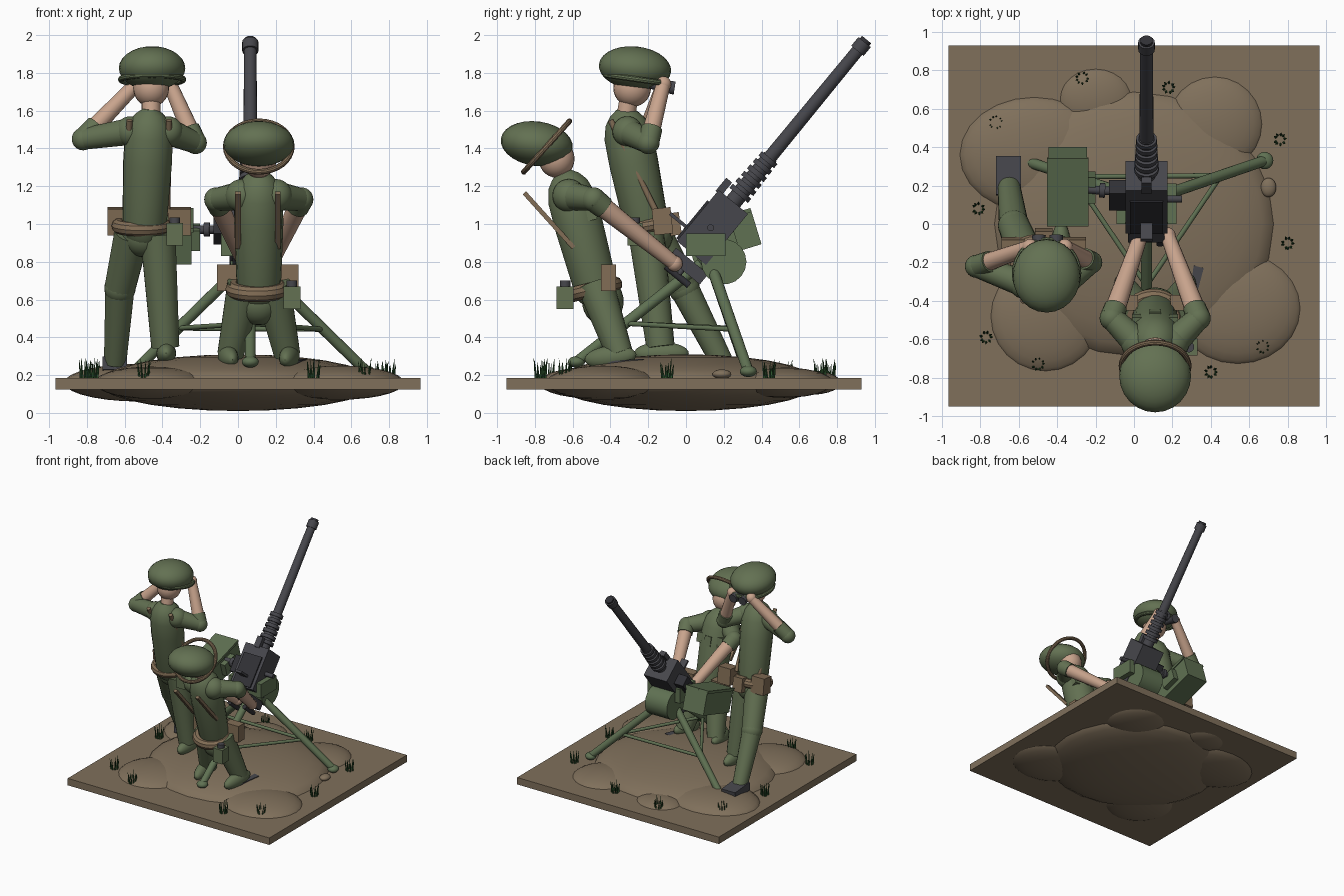
import bpy, bmesh, math, random
from mathutils import Vector, Matrix

if "Cube" in bpy.data.objects:
    bpy.data.objects.remove(bpy.data.objects["Cube"])

random.seed(4)


def material(name, rgb):
    m = bpy.data.materials.new(name)
    m.diffuse_color = (*rgb, 1)
    m.use_nodes = True
    m.node_tree.nodes["Principled BSDF"].inputs["Base Color"].default_value = m.diffuse_color
    return m


OLIVE = material("olive cloth", (0.125, 0.165, 0.085))
GREEN = material("green paint", (0.115, 0.165, 0.085))
EARTH = material("earth", (0.215, 0.162, 0.105))
STRAP = material("tan webbing", (0.225, 0.155, 0.092))
SKIN = material("skin", (0.58, 0.37, 0.265))
METAL = material("gun metal", (0.062, 0.062, 0.072))
BLACK = material("dark steel", (0.03, 0.03, 0.036))
GRASS = material("grass", (0.025, 0.085, 0.025))


def finish(name, bm, mat, matrix=Matrix(), smooth=True):
    bmesh.ops.recalc_face_normals(bm, faces=bm.faces[:])
    me = bpy.data.meshes.new(name)
    bm.to_mesh(me)
    bm.free()
    ob = bpy.data.objects.new(name, me)
    bpy.context.collection.objects.link(ob)
    ob.matrix_world = matrix
    me.materials.append(mat)
    if smooth:
        bpy.ops.object.select_all(action='DESELECT')
        ob.select_set(True)
        bpy.context.view_layer.objects.active = ob
        bpy.ops.object.shade_smooth_by_angle(angle=math.radians(35))
    return ob


def place(c, tilt=0, turn=0):
    return (Matrix.Translation(c) @ Matrix.Rotation(math.radians(turn), 4, 'Z')
            @ Matrix.Rotation(math.radians(tilt), 4, 'X'))


def box(name, c, size, mat, tilt=0, turn=0):
    bm = bmesh.new()
    bmesh.ops.create_cube(bm, size=1)
    bmesh.ops.scale(bm, vec=size, verts=bm.verts[:])
    return finish(name, bm, mat, place(c, tilt, turn), False)


def ball(name, c, r, mat, tilt=0, turn=0):
    bm = bmesh.new()
    bmesh.ops.create_uvsphere(bm, u_segments=24, v_segments=14, radius=1)
    bmesh.ops.scale(bm, vec=r if isinstance(r, tuple) else (r, r, r), verts=bm.verts[:])
    return finish(name, bm, mat, place(c, tilt, turn))


def lathe(name, a, b, profile, mat, n=18):
    """Round body from a to b; profile lists (fraction along, radius)."""
    a, b = Vector(a), Vector(b)
    q = (b - a).to_track_quat('Z', 'Y')
    bm = bmesh.new()
    rings = []
    for t, r in profile:
        rings.append([bm.verts.new(a.lerp(b, t) + q @ Vector(
            (r * math.cos(k * math.tau / n), r * math.sin(k * math.tau / n), 0))) for k in range(n)])
    for lo, hi in zip(rings, rings[1:]):
        for k in range(n):
            bm.faces.new((lo[k], lo[(k + 1) % n], hi[(k + 1) % n], hi[k]))
    bm.faces.new(rings[0][::-1])
    bm.faces.new(rings[-1])
    return finish(name, bm, mat)


def limb(name, a, b, r1, r2, mat):
    return lathe(name, a, b, [(0, r1), (1, r2)], mat)


def ring(name, c, rx, ry, minor, mat, tilt=0, height=1.0):
    bm = bmesh.new()
    n, m = 32, 10
    grid = [[bm.verts.new(((rx + minor * math.cos(v * math.tau / m)) * math.cos(u * math.tau / n),
                           (ry + minor * math.cos(v * math.tau / m)) * math.sin(u * math.tau / n),
                           minor * height * math.sin(v * math.tau / m))) for v in range(m)] for u in range(n)]
    for u in range(n):
        for v in range(m):
            w, x = (u + 1) % n, (v + 1) % m
            bm.faces.new((grid[u][v], grid[w][v], grid[w][x], grid[u][x]))
    return finish(name, bm, mat, place(c, tilt))


# Ground slab, mounds and stone
box("ground_slab", (0, -0.01, 0.155), (1.93, 1.88, 0.06), EARTH)
for x, y, rx, ry, rz in [(0.0, 0.0, 0.74, 0.70, 0.15), (-0.52, 0.36, 0.40, 0.31, 0.10),
                         (-0.46, -0.48, 0.30, 0.30, 0.085), (0.54, -0.44, 0.34, 0.30, 0.09),
                         (0.42, 0.52, 0.26, 0.26, 0.08), (-0.20, 0.65, 0.20, 0.17, 0.065)]:
    ball("earth_mound", (x, y, 0.16), (rx, ry, rz), EARTH)
ball("small_stone", (0.70, 0.19, 0.205), (0.04, 0.05, 0.025), EARTH)

# Grass tufts: rings of narrow blades
for x, y in [(-0.27, 0.76), (0.18, 0.71), (0.76, 0.44), (-0.72, 0.53), (-0.81, 0.08),
             (0.80, -0.10), (-0.77, -0.59), (-0.50, -0.73), (0.40, -0.77), (0.67, -0.64)]:
    for k in range(9):
        a = k * math.tau / 9 + random.uniform(-0.2, 0.2)
        dx, dy = math.cos(a), math.sin(a)
        lathe("grass_blade", (x + 0.025 * dx, y + 0.025 * dy, 0.185),
              (x + 0.036 * dx, y + 0.036 * dy, 0.25 + random.uniform(0, 0.04)),
              [(0, 0.007), (1, 0.001)], GRASS, 5)

TORSO = [(0, 0.075), (0.05, 0.105), (0.15, 0.118), (0.6, 0.13), (0.8, 0.128),
         (0.9, 0.108), (0.96, 0.075), (1, 0.035)]

# Standing observer: torso, head and helmet
lathe("observer_torso", (-0.50, -0.19, 0.90), (-0.465, -0.335, 1.61), TORSO, OLIVE)
ball("observer_hips", (-0.50, -0.18, 0.94), (0.115, 0.11, 0.115), OLIVE)
limb("observer_neck", (-0.46, -0.32, 1.56), (-0.46, -0.30, 1.68), 0.05, 0.05, SKIN)
ball("observer_head", (-0.46, -0.285, 1.72), (0.095, 0.10, 0.10), SKIN)
ball("observer_helmet", (-0.455, -0.27, 1.825), (0.176, 0.192, 0.115), OLIVE, -6)
ring("observer_helmet_rim", (-0.455, -0.255, 1.765), 0.165, 0.172, 0.016, OLIVE, -8)

# Observer arms raised to the binoculars
for shoulder, elbow, hand in [((-0.37, -0.31, 1.49), (-0.225, -0.20, 1.43), (-0.36, -0.12, 1.74)),
                              ((-0.57, -0.31, 1.49), (-0.82, -0.22, 1.45), (-0.54, -0.12, 1.74))]:
    ball("observer_shoulder", shoulder, 0.08, OLIVE)
    limb("observer_sleeve", shoulder, elbow, 0.072, 0.057, OLIVE)
    ball("observer_elbow", elbow, 0.06, OLIVE)
    e = Vector(elbow)
    limb("observer_cuff", e, e.lerp(Vector(hand), 0.25), 0.058, 0.056, OLIVE)
    limb("observer_forearm", e, hand, 0.05, 0.038, SKIN)
    ball("observer_hand", hand, 0.042, SKIN)
for x in (-0.495, -0.405):
    limb("binocular_tube", (x, -0.19, 1.74), (x, -0.06, 1.72), 0.024, 0.036, METAL)
box("binocular_bridge", (-0.45, -0.12, 1.735), (0.08, 0.04, 0.025), METAL)

# Observer legs and boots
limb("observer_straight_leg", (-0.425, -0.21, 0.95), (-0.385, -0.135, 0.35), 0.095, 0.075, OLIVE)
ball("observer_rear_foot", (-0.38, -0.13, 0.315), (0.052, 0.145, 0.06), OLIVE)
limb("observer_thigh", (-0.56, -0.17, 0.95), (-0.625, -0.01, 0.66), 0.095, 0.082, OLIVE)
ball("observer_knee", (-0.625, -0.01, 0.66), 0.083, OLIVE)
limb("observer_shin", (-0.625, -0.01, 0.66), (-0.65, 0.19, 0.27), 0.078, 0.06, OLIVE)
box("observer_front_boot", (-0.652, 0.25, 0.255), (0.13, 0.20, 0.07), METAL, -5)

# Observer belt kit
ring("observer_belt", (-0.512, -0.195, 0.99), 0.12, 0.105, 0.038, STRAP, 10)
for x in (-0.63, -0.31):
    box("observer_pouch", (x, -0.125, 1.015), (0.12, 0.10, 0.14), STRAP, 6)
box("observer_front_pouch", (-0.47, -0.06, 1.0), (0.09, 0.06, 0.12), STRAP, 8)
box("observer_canteen", (-0.335, -0.27, 0.945), (0.085, 0.08, 0.12), OLIVE)
limb("observer_canteen_cap", (-0.335, -0.27, 1.0), (-0.335, -0.27, 1.035), 0.028, 0.028, METAL)
for x in (-0.575, -0.365):
    limb("observer_shoulder_strap", (x, -0.40, 1.55), (x - 0.01, -0.15, 1.05), 0.016, 0.016, STRAP)

# Gunner: torso, tilted head and helmet
GX = 0.11
lathe("gunner_torso", (GX, -0.455, 0.58), (GX, -0.645, 1.28), TORSO, OLIVE)
ball("gunner_hips", (GX, -0.44, 0.59), (0.12, 0.11, 0.125), OLIVE)
limb("gunner_neck", (GX, -0.635, 1.22), (GX, -0.68, 1.33), 0.05, 0.05, SKIN)
ball("gunner_head", (GX, -0.685, 1.345), (0.095, 0.095, 0.10), SKIN)
ball("gunner_helmet", (GX, -0.79, 1.425), (0.187, 0.192, 0.118), OLIVE, -8)
ring("gunner_helmet_band", (GX, -0.738, 1.41), 0.175, 0.18, 0.015, STRAP, 48)

# Gunner arms, legs and mirrored kit
for s in (-1, 1):
    shoulder = Vector((GX + s * 0.09, -0.62, 1.15))
    elbow = Vector((GX + s * 0.225, -0.49, 1.13))
    hand = Vector((GX - 0.005 + s * 0.07, -0.06, 0.79))
    ball("gunner_shoulder", shoulder, 0.088, OLIVE)
    limb("gunner_sleeve", shoulder, elbow, 0.078, 0.06, OLIVE)
    ball("gunner_elbow", elbow, 0.064, OLIVE)
    limb("gunner_cuff", elbow, elbow.lerp(hand, 0.13), 0.064, 0.06, OLIVE)
    limb("gunner_forearm", elbow, hand, 0.056, 0.038, SKIN)
    ball("gunner_hand", hand, 0.042, SKIN)
    limb("gunner_leg", (GX + s * 0.07, -0.48, 0.68), (GX + s * 0.15, -0.35, 0.31), 0.098, 0.07, OLIVE)
    ball("gunner_foot", (GX + s * 0.162, -0.40, 0.295), (0.05, 0.14, 0.06), OLIVE, 6, -s * 10)
    box("gunner_boot_sole", (GX + s * 0.19, -0.31, 0.265), (0.08, 0.19, 0.03), METAL, 4, -s * 15)
    box("gunner_back_strap", (GX - 0.005 + s * 0.105, -0.725, 1.02), (0.03, 0.39, 0.024), STRAP, -48)
    box("gunner_pouch", (GX - 0.005 + s * 0.15, -0.41, 0.715), (0.13, 0.08, 0.14), STRAP)
for x in (-0.09, 0, 0.09):
    box("gunner_chest_pouch", (GX + x, -0.475 - abs(x) * 0.3, 1.06), (0.06, 0.05, 0.08), OLIVE, 12)
ring("gunner_belt", (GX - 0.01, -0.485, 0.655), 0.125, 0.11, 0.042, STRAP, 14)
box("gunner_canteen", (0.285, -0.64, 0.61), (0.09, 0.09, 0.12), OLIVE)
limb("gunner_canteen_cap", (0.285, -0.64, 0.665), (0.285, -0.64, 0.70), 0.028, 0.028, METAL)

# Tripod: three legs joined by a triangle of braces
apex = Vector((0.065, 0.12, 0.82))
feet = [Vector(p) for p in ((0.68, 0.33, 0.22), (-0.54, 0.32, 0.23), (0.065, -0.58, 0.27))]
for i, f in enumerate(feet):
    limb("tripod_leg", apex, f, 0.03, 0.028, GREEN)
    ball("tripod_foot", f, (0.045, 0.045, 0.03), GREEN)
    limb("tripod_brace", apex.lerp(f, 0.63), apex.lerp(feet[(i + 1) % 3], 0.63), 0.013, 0.013, GREEN)
ball("tripod_head", apex, 0.06, GREEN)
limb("mount_drum", (-0.04, 0.20, 0.80), (0.17, 0.20, 0.80), 0.12, 0.12, GREEN)
box("mount_cradle", (0.065, 0.105, 0.89), (0.31, 0.21, 0.12), GREEN)

# Gun, laid out along an inclined axis
PITCH = 50.6
O = Vector((0.065, 0.13, 0.97))
TURN = Matrix.Rotation(math.radians(PITCH), 3, 'X')


def gun(x, along, up=0.0):
    return O + TURN @ Vector((x, along, up))


box("receiver", gun(0, 0.015), (0.22, 0.35, 0.20), METAL, PITCH)
box("receiver_cover", gun(0, -0.02, 0.102), (0.17, 0.26, 0.02), BLACK, PITCH)
box("back_plate", gun(0, -0.225, -0.03), (0.19, 0.07, 0.22), METAL, PITCH)
box("front_sight", gun(0, 0.22, 0.09), (0.05, 0.09, 0.04), METAL, PITCH)
box("rear_sight", gun(0, -0.07, 0.16), (0.06, 0.018, 0.12), METAL, PITCH)
limb("barrel_jacket", gun(0, 0.18), gun(0, 0.50), 0.046, 0.042, METAL)
for k in range(6):
    limb("cooling_ring", gun(0, 0.235 + k * 0.046), gun(0, 0.263 + k * 0.046), 0.064 - k * 0.002, 0.064 - k * 0.002, METAL)
limb("barrel", gun(0, 0.48), gun(0, 1.27), 0.037, 0.033, METAL)
limb("muzzle", gun(0, 1.225), gun(0, 1.285), 0.043, 0.043, METAL)
limb("muzzle_tip", gun(0, 1.28), gun(0, 1.302), 0.032, 0.032, BLACK)
limb("charging_handle", (0.16, 0.13, 0.98), (0.25, 0.13, 0.98), 0.018, 0.018, METAL)
for s in (-1, 1):
    limb("hand_grip", gun(s * 0.07, -0.30, 0.06), gun(s * 0.07, -0.30, -0.10), 0.018, 0.018, BLACK)
    limb("grip_mount", gun(s * 0.07, -0.24, -0.02), gun(s * 0.07, -0.30, -0.02), 0.014, 0.014, METAL)

# Ammunition can and feed
box("ammo_can", (-0.345, 0.195, 0.93), (0.20, 0.37, 0.19), GREEN, 17)
box("ammo_can_lid", (-0.345, 0.167, 1.02), (0.218, 0.37, 0.022), GREEN, 17)
box("ammo_can_bracket", (-0.225, 0.19, 0.93), (0.05, 0.14, 0.11), GREEN, 17)
box("feed_block", (-0.085, 0.15, 0.975), (0.09, 0.14, 0.09), BLACK, PITCH)
limb("feed_tube", (-0.25, 0.18, 0.97), (-0.08, 0.17, 0.97), 0.022, 0.022, METAL)
limb("feed_collar", (-0.18, 0.176, 0.97), (-0.15, 0.174, 0.97), 0.038, 0.038, METAL)
